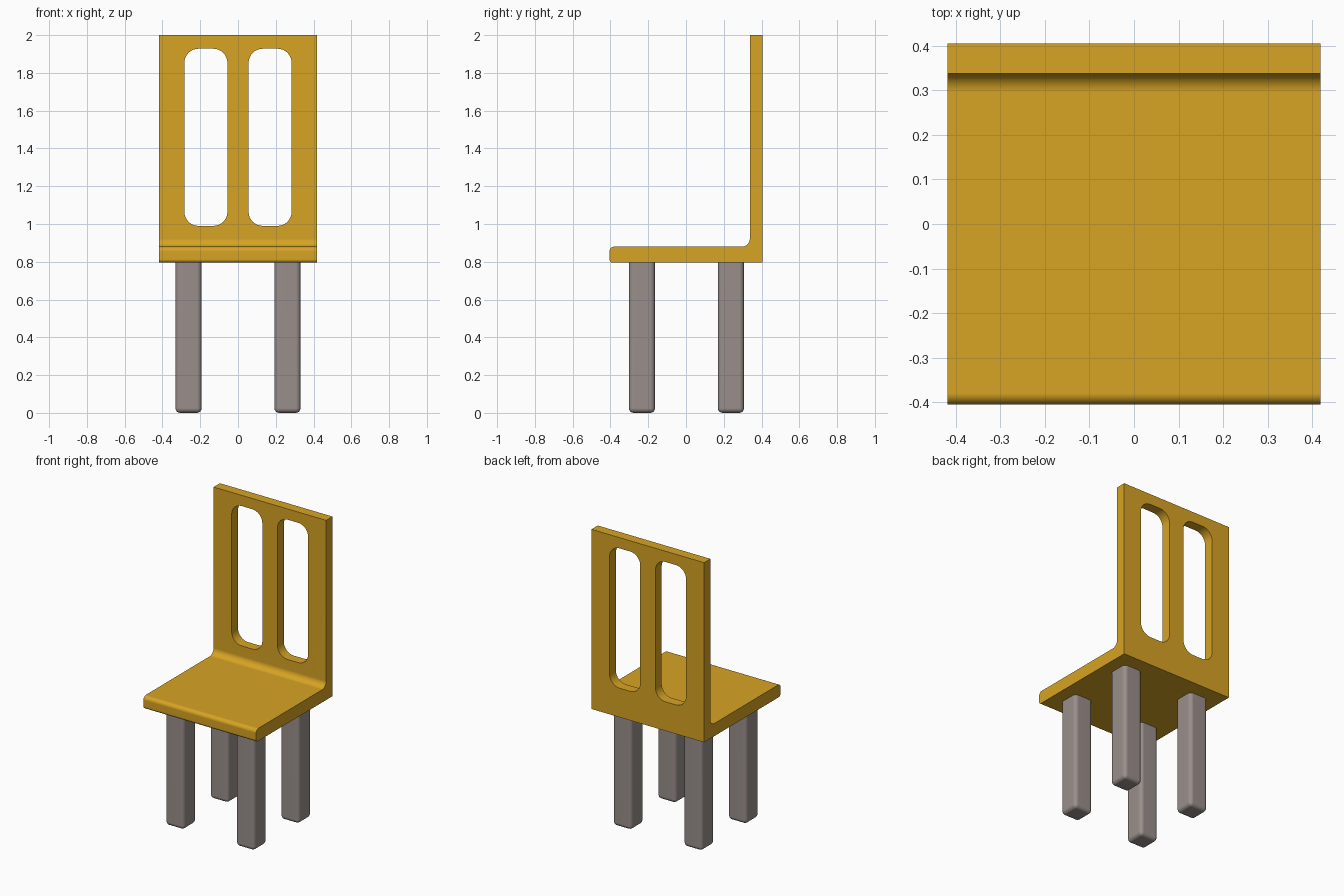
import bpy, bmesh, math

if "Cube" in bpy.data.objects:
    bpy.data.objects.remove(bpy.data.objects["Cube"])


def material(name, rgb):
    m = bpy.data.materials.new(name)
    m.diffuse_color = (*rgb, 1)
    m.use_nodes = True
    m.node_tree.nodes["Principled BSDF"].inputs["Base Color"].default_value = m.diffuse_color
    return m


def arc(cx, cy, r, a0, a1, n=8):
    return [(cx + r * math.cos(math.radians(a0 + (a1 - a0) * i / n)),
             cy + r * math.sin(math.radians(a0 + (a1 - a0) * i / n))) for i in range(n + 1)]


def extrude(bm, points, vec):
    face = bm.faces.new([bm.verts.new(p) for p in points])
    new = bmesh.ops.extrude_face_region(bm, geom=[face])["geom"]
    bmesh.ops.translate(bm, vec=vec, verts=[v for v in new if isinstance(v, bmesh.types.BMVert)])
    bmesh.ops.recalc_face_normals(bm, faces=bm.faces)


def finish(bm, name, mat=None):
    me = bpy.data.meshes.new(name)
    bm.to_mesh(me)
    bm.free()
    ob = bpy.data.objects.new(name, me)
    bpy.context.collection.objects.link(ob)
    if mat:
        me.materials.append(mat)
    return ob


def activate(ob):
    bpy.ops.object.select_all(action='DESELECT')
    ob.select_set(True)
    bpy.context.view_layer.objects.active = ob


def smooth(ob):
    activate(ob)
    bpy.ops.object.shade_smooth_by_angle(angle=math.radians(35))
    ob.modifiers.new("weighted", 'WEIGHTED_NORMAL').keep_sharp = True


gold = material("golden yellow", (0.68, 0.37, 0.017))
grey = material("warm grey", (0.32, 0.275, 0.26))

# Seat and backrest: one L-shaped side profile, swept across the width
W, B, T, F = 0.418, 0.795, 0.88, 0.338
profile = [(0.405, B), (0.405, 2.0), (F, 2.0)]
profile += arc(F - 0.042, T + 0.042, 0.042, 0, -90)
profile += arc(-0.405 + 0.025, T - 0.025, 0.025, 90, 180)
profile += arc(-0.405 + 0.018, B + 0.018, 0.018, 180, 270)
bm = bmesh.new()
extrude(bm, [(-W, y, z) for y, z in profile], (2 * W, 0, 0))
seat = finish(bm, "seat_and_back", gold)

# Two rounded slots cut through the backrest
R, Z0, Z1 = 0.075, 0.99, 1.928
bm = bmesh.new()
for x0, x1 in ((-0.284, -0.056), (0.056, 0.284)):
    loop = (arc(x1 - R, Z1 - R, R, 0, 90) + arc(x0 + R, Z1 - R, R, 90, 180)
            + arc(x0 + R, Z0 + R, R, 180, 270) + arc(x1 - R, Z0 + R, R, 270, 360))
    extrude(bm, [(x, 0.2, z) for x, z in loop], (0, 0.4, 0))
cutter = finish(bm, "slot_cutter")
cutter.hide_render = True
mod = seat.modifiers.new("slots", 'BOOLEAN')
mod.object, mod.operation, mod.solver = cutter, 'DIFFERENCE', 'EXACT'
activate(seat)
bpy.ops.object.modifier_apply(modifier=mod.name)
bpy.data.objects.remove(cutter)
smooth(seat)

# Four square legs with rounded edges, tops set into the seat
for yname, y in (("front", -0.233), ("back", 0.238)):
    for xname, x in (("left", -0.262), ("right", 0.262)):
        bm = bmesh.new()
        bmesh.ops.create_cube(bm, size=1)
        for v in bm.verts:
            v.co = (x + v.co.x * 0.138, y + v.co.y * 0.138, 0.82 * (v.co.z + 0.5))
        edges = [e for e in bm.edges if min(v.co.z for v in e.verts) < 0.1]
        bmesh.ops.bevel(bm, geom=edges, offset=0.025, segments=5, profile=0.5, affect='EDGES')
        smooth(finish(bm, f"{yname}_{xname}_leg", grey))
